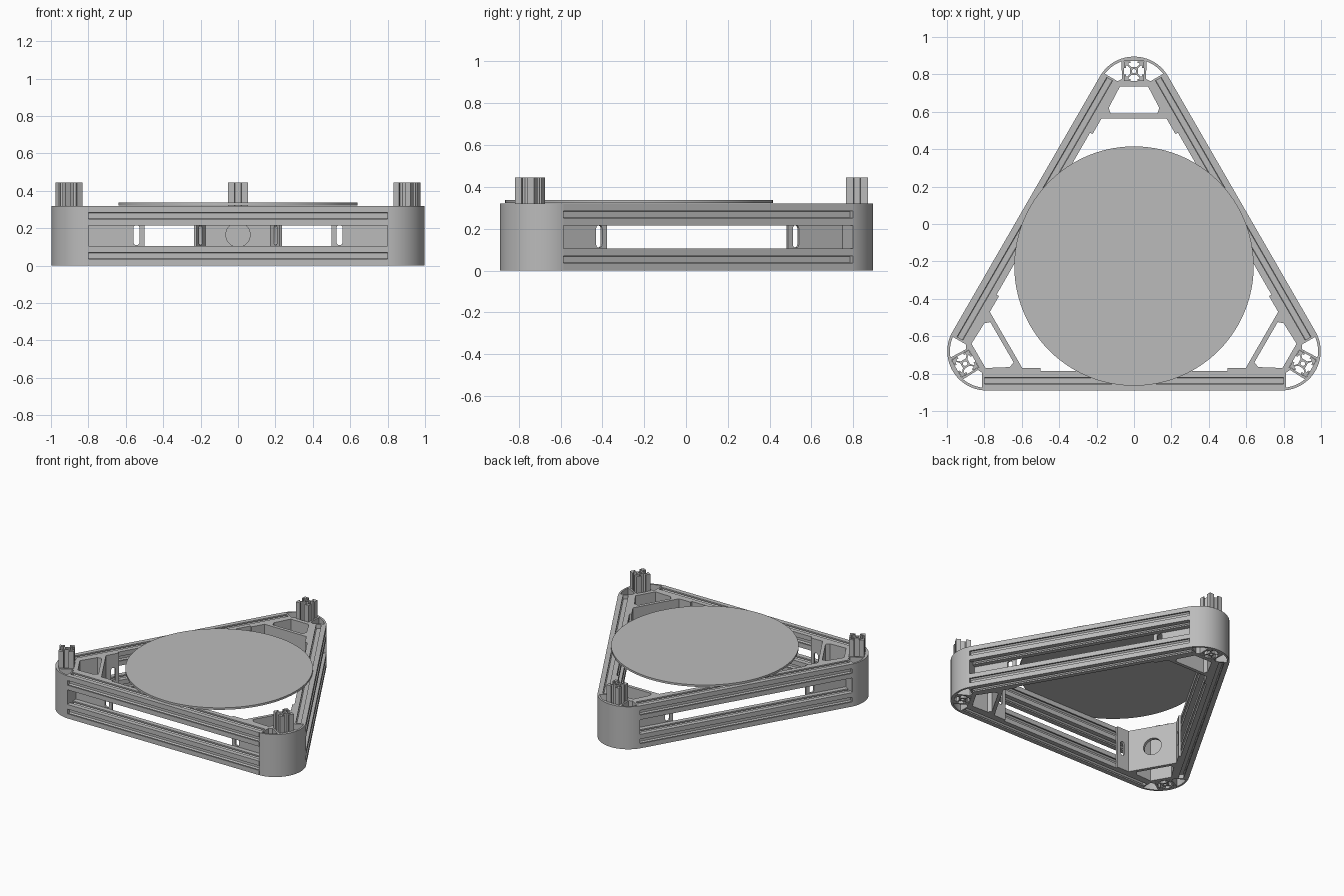
import bpy, bmesh
from math import sin, cos, pi, radians, sqrt
from mathutils import Matrix, Vector

cube = bpy.data.objects.get("Cube")
if cube:
    bpy.data.objects.remove(cube, do_unlink=True)

CENTRE = Matrix.Translation((0, -0.225, 0))
HEIGHT = 0.32      # frame height
HALF = 0.0525      # half width of a slotted bar

grey = bpy.data.materials.new("aluminium grey")
grey.use_nodes = True
grey.diffuse_color = (0.5, 0.5, 0.5, 1)
grey.node_tree.nodes["Principled BSDF"].inputs["Base Color"].default_value = (0.5, 0.5, 0.5, 1)


def activate(obj):
    bpy.ops.object.select_all(action='DESELECT')
    obj.select_set(True)
    bpy.context.view_layer.objects.active = obj


def extrude(name, loops, depth, matrix):
    """Extrude a flat outline with optional holes, centred along local z."""
    curve = bpy.data.curves.new(name, 'CURVE')
    curve.dimensions = '2D'
    curve.fill_mode = 'BOTH'
    curve.extrude = depth / 2
    for loop in loops:
        spline = curve.splines.new('POLY')
        spline.points.add(len(loop) - 1)
        for point, co in zip(spline.points, loop):
            point.co = (co[0], co[1], 0, 1)
        spline.use_cyclic_u = True
    obj = bpy.data.objects.new(name, curve)
    bpy.context.collection.objects.link(obj)
    activate(obj)
    bpy.ops.object.convert(target='MESH')
    obj = bpy.context.view_layer.objects.active
    mesh = obj.data
    bm = bmesh.new()
    bm.from_mesh(mesh)
    bmesh.ops.remove_doubles(bm, verts=bm.verts, dist=0.0001)
    bmesh.ops.recalc_face_normals(bm, faces=bm.faces)
    bm.to_mesh(mesh)
    bm.free()
    mesh.transform(matrix)
    mesh.materials.clear()
    mesh.materials.append(grey)
    return obj


def smooth(obj):
    activate(obj)
    bpy.ops.object.shade_smooth_by_angle(angle=radians(30))


def arc(cx, cy, r, start, end, steps):
    angles = [radians(start + (end - start) * i / steps) for i in range(steps + 1)]
    return [(cx + r * cos(a), cy + r * sin(a)) for a in angles]


def circle(r, steps=32):
    return arc(0, 0, r, 0, 360 - 360 / steps, steps - 1)


def mirror(points):
    return [(-x, y) for x, y in reversed(points)]


def turn(k):
    return CENTRE @ Matrix.Rotation(k * 2 * pi / 3, 4, 'Z')


# Slotted bar section: one side repeated four times, plus the centre bore
side = [(HALF, -HALF), (HALF, -0.0175), (0.042, -0.0175), (0.042, -0.03),
        (0.035, -0.03), (0.022, -0.015)]
side += [(x, -y) for x, y in reversed(side[1:])]
section = []
for q in range(4):
    rot = Matrix.Rotation(q * pi / 2, 2)
    section += [tuple(rot @ Vector(p)) for p in side]
bar_loops = [section, circle(0.012, 16)]


# Point at distance n outward from the centre and t along the adjoining rail
def along(n, t):
    return (-n * sqrt(0.75) + t / 2, n / 2 + t * sqrt(0.75))


# Corner bracket plan, left half mirrored to the right
half_outline = arc(0, 0.91, 0.21, 90, 147, 16) + [
    along(0.664, 0.8), along(0.56, 0.8), along(0.56, 0.5), along(0.545, 0.5),
    along(0.545, 0.5975)]
outline = half_outline + mirror(half_outline)[:-1]
pocket = arc(0, 0.91, 0.196, 110, 146, 10) + [
    along(0.65, 0.812), along(0.57, 0.812), (-0.064, 1.0)]
half_opening = [(-0.075, 0.96), along(0.54, 0.665), (-0.125, 0.815)]
opening = half_opening + mirror(half_opening)
c, s = 1.0425, HALF + 0.001
socket = [(-s, c - s), (s, c - s), (s, c + s), (-s, c + s)]
bracket_loops = [outline, pocket, mirror(pocket), opening, socket]

# Upright slot outline for the bracket flanges
slot = arc(0, 0.037, 0.017, 0, 180, 8) + arc(0, -0.037, 0.017, 180, 360, 8)
upright = Matrix.Rotation(pi / 2, 4, 'X')


def cut(obj, loop, depth, matrix):
    cutter = extrude("cutter", [loop], depth, matrix)
    cutter.hide_render = True
    mod = obj.modifiers.new("cut", 'BOOLEAN')
    mod.operation = 'DIFFERENCE'
    mod.solver = 'EXACT'
    mod.object = cutter
    activate(obj)
    bpy.ops.object.modifier_apply(modifier=mod.name)
    bpy.data.objects.remove(cutter, do_unlink=True)


# Corner brackets and posts
for k, where in enumerate(("back", "right", "left")):
    base = turn(k)
    bracket = extrude(where + "_corner_bracket", bracket_loops, HEIGHT,
                      base @ Matrix.Translation((0, 0, HEIGHT / 2)))
    cut(bracket, circle(0.065), 0.08,
        base @ Matrix.Translation((0, 0.8, 0.165)) @ upright)
    for sign in (-1, 1):
        x, y = along(0.55, 0.543)
        place = (Matrix.Translation((-sign * x, y, 0.163))
                 @ Matrix.Rotation(-sign * pi / 3, 4, 'Z') @ upright)
        cut(bracket, slot, 0.06, base @ place)
    smooth(bracket)
    post = extrude(where + "_post", bar_loops, 0.445,
                   base @ Matrix.Translation((0, c, 0.2225)))
    smooth(post)

# Upper and lower rails on the three sides
for k, where in enumerate(("front", "left", "right")):
    for level, z in (("lower", HALF), ("upper", HEIGHT - HALF)):
        rail = extrude(f"{where}_{level}_rail", bar_loops, 1.6,
                       turn(k) @ Matrix.Translation((0, -0.6125, z))
                       @ Matrix.Rotation(pi / 2, 4, 'Y'))
        smooth(rail)

# Round build plate
plate = extrude("round_plate", [circle(0.64, 96)], 0.015,
                CENTRE @ Matrix.Translation((0, 0, 0.3295)))
smooth(plate)
